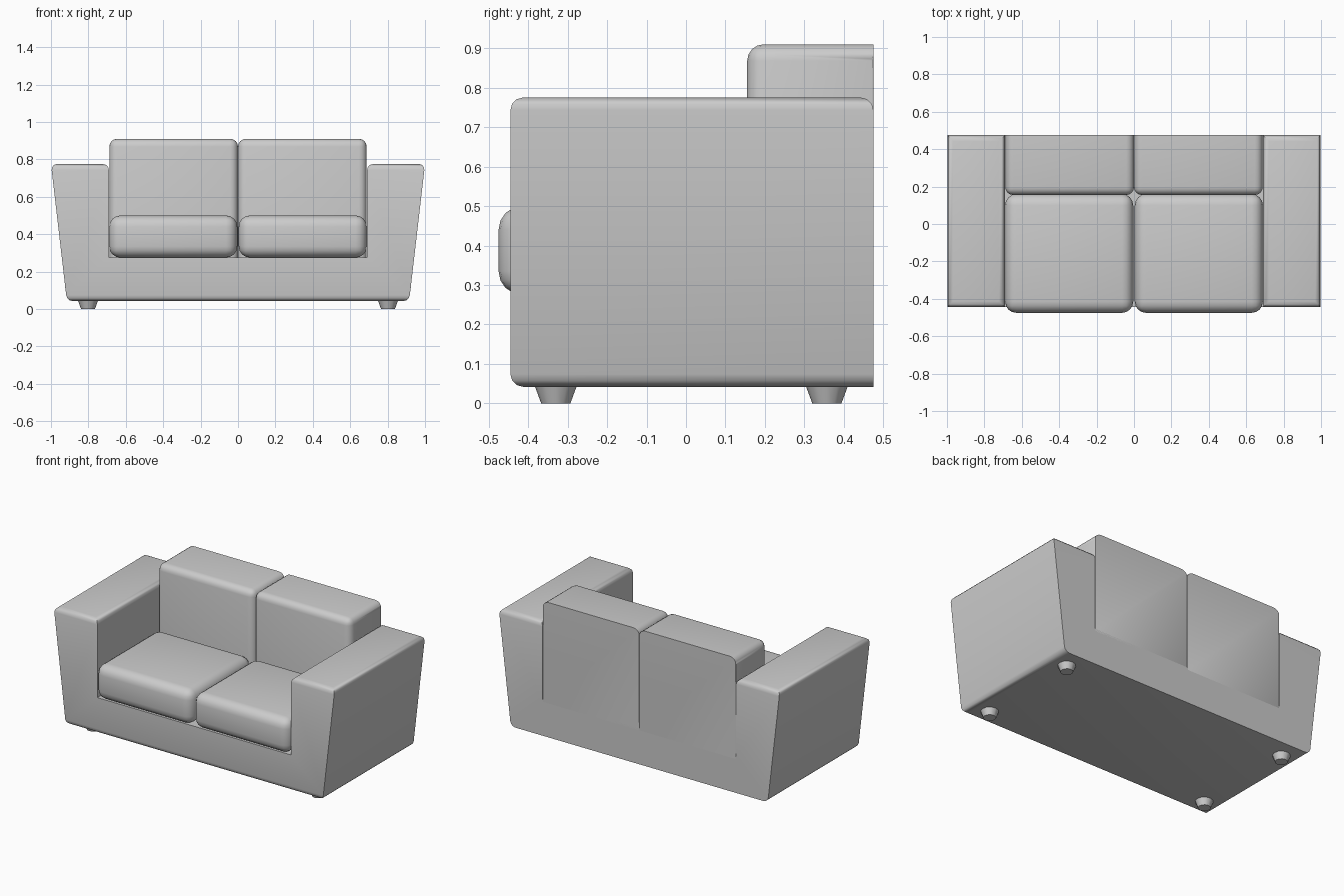
import bpy, bmesh, math

if "Cube" in bpy.data.objects:
    bpy.data.objects.remove(bpy.data.objects["Cube"])


def finish(bm, name, angle=50):
    bmesh.ops.recalc_face_normals(bm, faces=bm.faces)
    mesh = bpy.data.meshes.new(name)
    bm.to_mesh(mesh)
    bm.free()
    obj = bpy.data.objects.new(name, mesh)
    bpy.context.collection.objects.link(obj)
    bpy.ops.object.select_all(action='DESELECT')
    obj.select_set(True)
    bpy.context.view_layer.objects.active = obj
    bpy.ops.object.shade_smooth_by_angle(angle=math.radians(angle))
    return obj


def bevel(bm, test, width, segments=3):
    edges = [e for e in bm.edges if test(e.verts[0].co, e.verts[1].co)]
    bmesh.ops.bevel(bm, geom=edges, offset=width, segments=segments,
                    profile=0.5, affect='EDGES', clamp_overlap=True)


def box(x0, x1, y0, y1, z0, z1):
    bm = bmesh.new()
    bmesh.ops.create_cube(bm, size=1)
    for v in bm.verts:
        v.co = ((x0 + x1) / 2 + v.co.x * (x1 - x0),
                (y0 + y1) / 2 + v.co.y * (y1 - y0),
                (z0 + z1) / 2 + v.co.z * (z1 - z0))
    return bm


# U-shaped body: flared arms and base, extruded front to back
FRONT, BACK, TOP, BOTTOM = -0.445, 0.475, 0.775, 0.042
half = [(0.915, BOTTOM), (1.0, TOP), (0.69, TOP), (0.69, 0.275)]
profile = half + [(-x, z) for x, z in reversed(half)]
bm = bmesh.new()
face = bm.faces.new([bm.verts.new((x, FRONT, z)) for x, z in profile])
ext = bmesh.ops.extrude_face_region(bm, geom=[face])
for v in ext['geom']:
    if isinstance(v, bmesh.types.BMVert):
        v.co.y = BACK


def body_edge(a, b):
    if min(a.z, b.z) > TOP - 0.001:
        return True
    return max(a.z, b.z) < BOTTOM + 0.001 and min(a.y, b.y) < FRONT + 0.001


bevel(bm, body_edge, 0.032)
finish(bm, "sofa_body", 40)

for side, label in ((-1, "left"), (1, "right")):
    # Seat cushion, rounded on every edge
    xs = sorted((side * 0.004, side * 0.689))
    bm = box(*xs, -0.475, 0.16, 0.275, 0.5)
    bevel(bm, lambda a, b: True, 0.06, 4)
    finish(bm, label + "_seat_cushion")

    # Back cushion, rounded except around its flat rear face
    xs = sorted((0, side * 0.688))
    bm = box(*xs, 0.155, BACK, 0.26, 0.91)
    bevel(bm, lambda a, b: min(a.y, b.y) < 0.16 and max(a.z, b.z) > 0.9, 0.042, 4)
    bevel(bm, lambda a, b: min(a.y, b.y) > BACK - 0.001 and abs(a.x - b.x) < 0.001
          and abs(a.z - b.z) > 0.4, 0.02, 2)
    finish(bm, label + "_back_cushion")

    # Tapered feet
    for y, place in ((-0.33, "front"), (0.357, "back")):
        bm = bmesh.new()
        bmesh.ops.create_cone(bm, cap_ends=True, segments=12,
                              radius1=0.037, radius2=0.054, depth=0.046)
        bmesh.ops.translate(bm, verts=bm.verts, vec=(side * 0.802, y, 0.023))
        finish(bm, f"{place}_{label}_foot")
